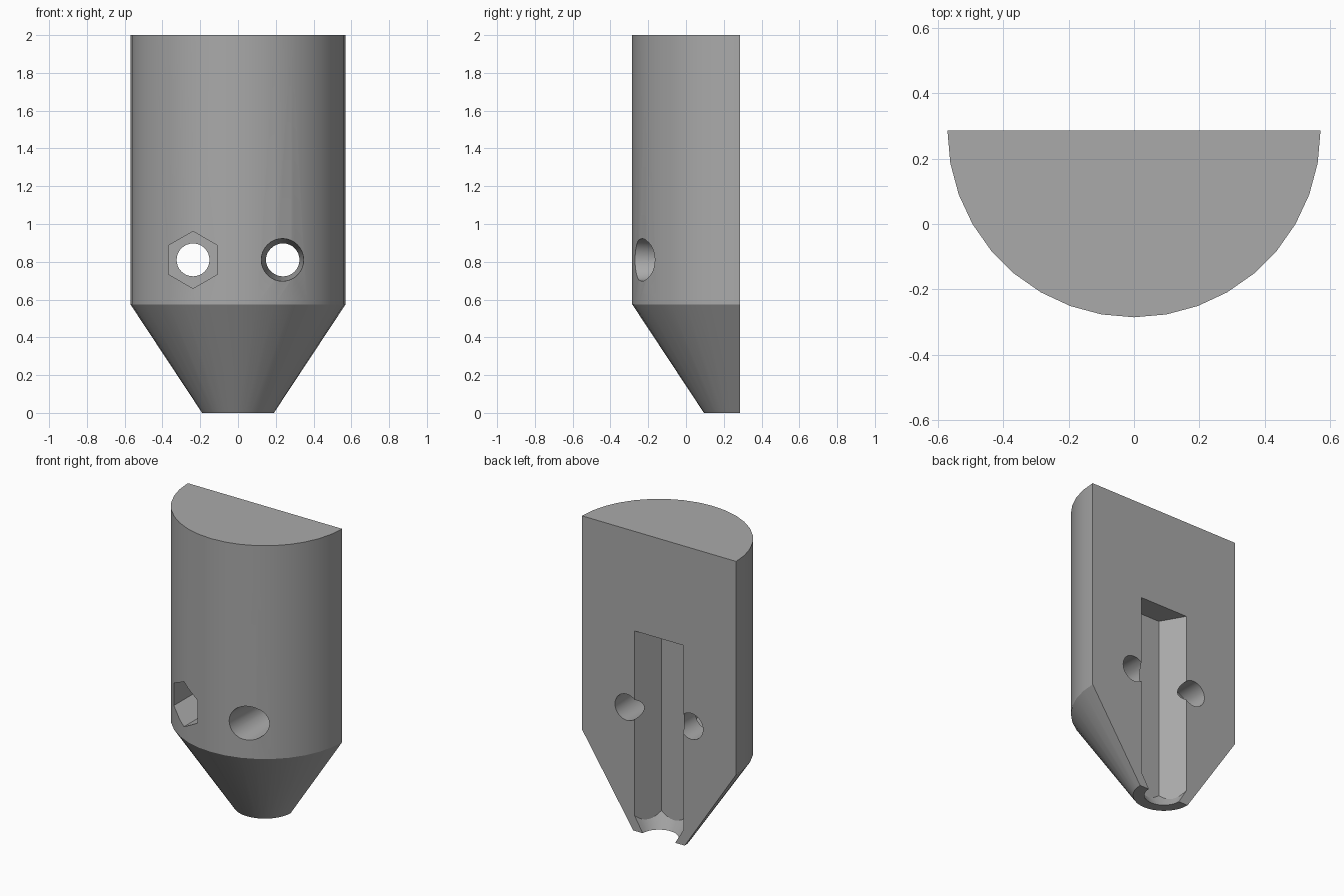
import bpy, bmesh
from math import pi, sin, cos
from mathutils import Matrix

if "Cube" in bpy.data.objects:
    bpy.data.objects.remove(bpy.data.objects["Cube"])

FLAT_Y = 0.285      # plane of the flat back, also the axis of the round body
HOLE_X, HOLE_Z = 0.238, 0.81

gray = bpy.data.materials.new("plain gray")
gray.use_nodes = True
gray.diffuse_color = (0.4, 0.4, 0.4, 1)
gray.node_tree.nodes["Principled BSDF"].inputs["Base Color"].default_value = (0.4, 0.4, 0.4, 1)


def add_object(name, bm):
    bmesh.ops.recalc_face_normals(bm, faces=bm.faces)
    mesh = bpy.data.meshes.new(name)
    bm.to_mesh(mesh)
    bm.free()
    mesh.materials.append(gray)
    obj = bpy.data.objects.new(name, mesh)
    bpy.context.collection.objects.link(obj)
    return obj


def lathe(name, profile, start, sweep, count):
    """Stack rings of (radius, z) around the body axis and close the ends."""
    bm = bmesh.new()
    rings = []
    for r, z in profile:
        angles = [start + sweep * i / count for i in range(count + (sweep < 6))]
        rings.append([bm.verts.new((r * cos(a), FLAT_Y + r * sin(a), z)) for a in angles])
    for low, high in zip(rings, rings[1:]):
        for i in range(len(low)):
            j = (i + 1) % len(low)
            bm.faces.new((low[i], low[j], high[j], high[i]))
    bm.faces.new(rings[0])
    bm.faces.new(rings[-1])
    return add_object(name, bm)


def bore(name, sides, x, y_back, y_front, r_back, r_front):
    """Cutter lying along y, with its second radius towards the front."""
    bm = bmesh.new()
    place = Matrix.Translation((x, (y_back + y_front) / 2, HOLE_Z)) @ Matrix.Rotation(pi / 2, 4, "X")
    bmesh.ops.create_cone(bm, cap_ends=True, segments=sides, radius1=r_back, radius2=r_front,
                          depth=y_back - y_front, matrix=place)
    return add_object(name, bm)


def combine(target, cutter, operation):
    mod = target.modifiers.new("cut", "BOOLEAN")
    mod.operation, mod.solver, mod.object = operation, "EXACT", cutter
    bpy.context.view_layer.update()
    graph = bpy.context.evaluated_depsgraph_get()
    mesh = bpy.data.meshes.new_from_object(target.evaluated_get(graph))
    target.modifiers.clear()
    target.data = mesh
    bpy.data.objects.remove(cutter)


# Half-round body with a tapered foot
body = lathe("half_round_body", [(0.19, 0), (0.57, 0.575), (0.57, 2)], pi, pi, 18)

# Hexagonal channel in the flat back, narrowing to a round mouth at the foot
channel = lathe("hex_channel", [(0.18, -0.05), (0.18, 1.335)], 0, 2 * pi, 6)
funnel = lathe("channel_mouth", [(0.09, -0.05), (0.3, 0.3), (0.3, 1.5)], 0, 2 * pi, 36)
combine(channel, funnel, "INTERSECT")
combine(body, channel, "DIFFERENCE")

# Bolt hole widening to the front, and a straight hole with a nut pocket
combine(body, bore("bolt_hole", 32, HOLE_X, 0.335, -0.335, 0.085, 0.118), "DIFFERENCE")
combine(body, bore("nut_hole", 32, -HOLE_X, 0.335, -0.335, 0.087, 0.087), "DIFFERENCE")
combine(body, bore("nut_pocket", 6, -HOLE_X, 0.115, -0.335, 0.151, 0.151), "DIFFERENCE")

# Smooth the round walls and keep the edges crisp
bpy.ops.object.select_all(action="DESELECT")
body.select_set(True)
bpy.context.view_layer.objects.active = body
bpy.ops.object.shade_smooth_by_angle(angle=pi / 6)
